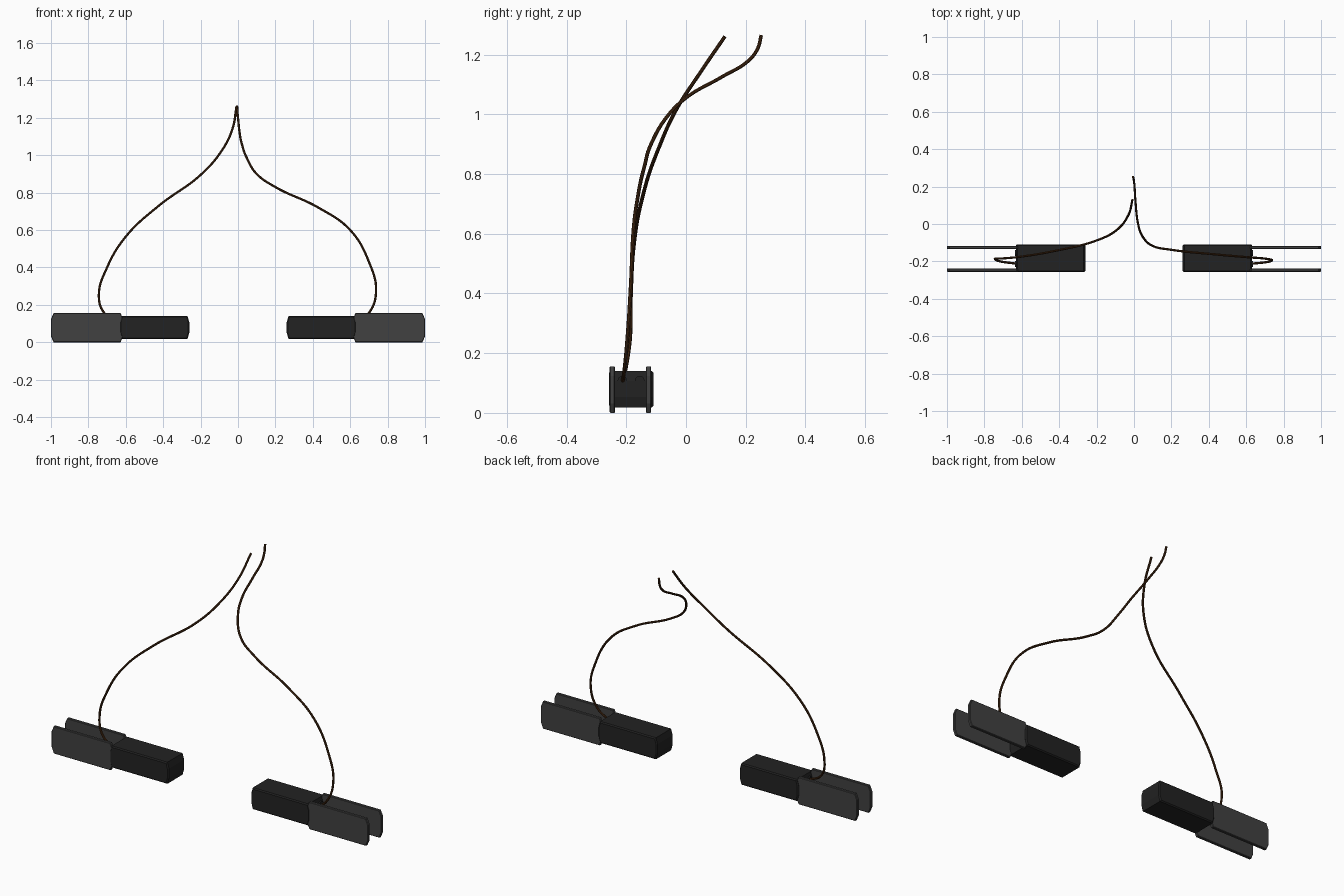
import bpy
import bmesh
from mathutils import Vector

cube = bpy.data.objects.get("Cube")
if cube:
    bpy.data.objects.remove(cube, do_unlink=True)


def material(name, rgb):
    mat = bpy.data.materials.new(name)
    mat.use_nodes = True
    mat.diffuse_color = (*rgb, 1)
    mat.node_tree.nodes["Principled BSDF"].inputs["Base Color"].default_value = (*rgb, 1)
    return mat


BLACK = material("black_rubber", (0.016, 0.016, 0.016))
GREY = material("dark_grey_metal", (0.052, 0.052, 0.052))
BROWN = material("brown_cable", (0.06, 0.022, 0.006))


def finish(bm, name, mat):
    bmesh.ops.recalc_face_normals(bm, faces=bm.faces)
    mesh = bpy.data.meshes.new(name)
    bm.to_mesh(mesh)
    bm.free()
    mesh.materials.append(mat)
    obj = bpy.data.objects.new(name, mesh)
    bpy.context.collection.objects.link(obj)
    return obj


def clipped_block(name, x, y, z, cut_x, cut_z, bevel, mat):
    """Block along x whose end corners are clipped in side profile."""
    (x0, x1), (y0, y1), (z0, z1) = sorted(x), y, z
    profile = [(x0 + cut_x, z0), (x1 - cut_x, z0), (x1, z0 + cut_z), (x1, z1 - cut_z),
               (x1 - cut_x, z1), (x0 + cut_x, z1), (x0, z1 - cut_z), (x0, z0 + cut_z)]
    bm = bmesh.new()
    face = bm.faces.new([bm.verts.new((px, y0, pz)) for px, pz in profile])
    side = bmesh.ops.extrude_face_region(bm, geom=[face])["geom"]
    moved = [v for v in side if isinstance(v, bmesh.types.BMVert)]
    bmesh.ops.translate(bm, verts=moved, vec=(0, y1 - y0, 0))
    # Soften only the rims of the two broad sides
    rims = [e for e in bm.edges if abs(e.verts[0].co.y - e.verts[1].co.y) < 1e-5]
    bmesh.ops.bevel(bm, geom=rims, offset=bevel, segments=1, affect='EDGES')
    return finish(bm, name, mat)


def socket(name, x, y, z):
    """Shallow round cable socket on the end of the handle."""
    bm = bmesh.new()
    bmesh.ops.create_cone(bm, cap_ends=True, segments=16, radius1=0.016,
                          radius2=0.016, depth=0.008)
    bmesh.ops.rotate(bm, verts=bm.verts,
                     matrix=Vector((0, 0, 1)).rotation_difference(Vector((1, 0, 0))).to_matrix())
    bmesh.ops.translate(bm, verts=bm.verts, vec=(x, y, z))
    return finish(bm, name, BLACK)


def cable(name, points):
    curve = bpy.data.curves.new(name, 'CURVE')
    curve.dimensions = '3D'
    curve.bevel_depth = 0.0062
    curve.bevel_resolution = 2
    curve.use_fill_caps = True
    curve.resolution_u = 10
    spline = curve.splines.new('BEZIER')
    spline.bezier_points.add(len(points) - 1)
    for bp, co in zip(spline.bezier_points, points):
        bp.co = co
        bp.handle_left_type = bp.handle_right_type = 'AUTO'
    curve.materials.append(BROWN)
    obj = bpy.data.objects.new(name, curve)
    bpy.context.collection.objects.link(obj)
    bpy.ops.object.select_all(action='DESELECT')
    obj.select_set(True)
    bpy.context.view_layer.objects.active = obj
    bpy.ops.object.convert(target='MESH')
    bpy.ops.object.shade_smooth_by_angle()


# Two mirrored handles, each with a pair of fork plates and sockets
for side, s in (("left", 1), ("right", -1)):
    clipped_block(f"{side}_handle", (s * 0.26, s * 0.632), (-0.257, -0.109),
                  (0.018, 0.141), 0.01, 0.035, 0.006, BLACK)
    for place, y in (("front", -0.2465), ("back", -0.1255)):
        clipped_block(f"{side}_{place}_fork_plate", (s * 0.614, s), (y - 0.009, y + 0.009),
                      (0, 0.156), 0.014, 0.032, 0.003, GREY)
    for place, y in (("front", -0.213), ("back", -0.155)):
        socket(f"{side}_{place}_socket", s * 0.633, y, 0.108)

# Cables rising from the sockets to meet near the top
cable("left_cable", [
    (0.63, -0.212, 0.105), (0.70, -0.205, 0.157), (0.738, -0.195, 0.27),
    (0.70, -0.185, 0.43), (0.60, -0.177, 0.60), (0.43, -0.162, 0.72),
    (0.20, -0.138, 0.83), (0.10, -0.117, 0.90), (0.045, -0.065, 0.99),
    (0.022, 0.0, 1.055), (0.008, 0.12, 1.125), (0.002, 0.21, 1.18),
    (-0.002, 0.24, 1.22), (-0.005, 0.252, 1.265)])
cable("right_cable", [
    (-0.63, -0.212, 0.105), (-0.715, -0.20, 0.157), (-0.744, -0.187, 0.25),
    (-0.70, -0.184, 0.40), (-0.60, -0.174, 0.565), (-0.43, -0.145, 0.725),
    (-0.20, -0.088, 0.895), (-0.09, -0.03, 1.02), (-0.03, 0.048, 1.14),
    (-0.008, 0.13, 1.26)])
